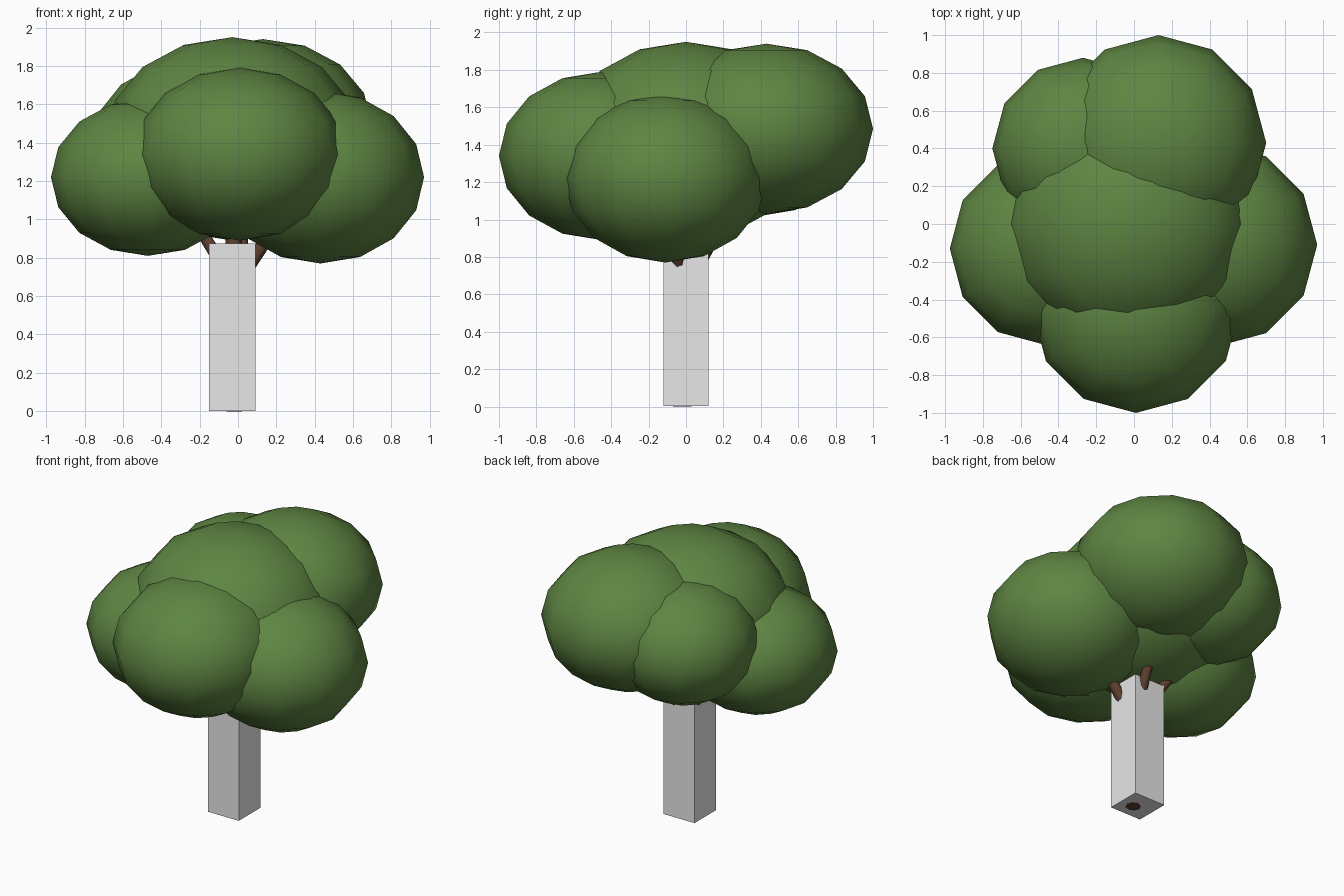
import bpy
from mathutils import Vector

cube = bpy.data.objects.get("Cube")
if cube:
    bpy.data.objects.remove(cube, do_unlink=True)


def make_material(name, rgb):
    mat = bpy.data.materials.new(name)
    mat.use_nodes = True
    color = (*rgb, 1.0)
    mat.diffuse_color = color
    mat.node_tree.nodes["Principled BSDF"].inputs["Base Color"].default_value = color
    return mat


leaf_green = make_material("leaf_green", (0.112, 0.235, 0.055))
pale_grey = make_material("pale_grey", (0.8, 0.8, 0.8))
bark_brown = make_material("bark_brown", (0.11, 0.05, 0.03))


def finish(name, mat, smooth=True):
    obj = bpy.context.object
    obj.name = name
    obj.data.materials.append(mat)
    if smooth:
        bpy.ops.object.shade_smooth_by_angle(angle=1.0)
    return obj


def foliage(name, center, radii):
    bpy.ops.mesh.primitive_uv_sphere_add(segments=12, ring_count=8, radius=1, location=center)
    bpy.context.object.scale = radii
    bpy.ops.object.transform_apply(location=False, rotation=False, scale=True)
    finish(name, leaf_green)


def limb(name, start, end, r1, r2):
    start, end = Vector(start), Vector(end)
    axis = end - start
    bpy.ops.mesh.primitive_cone_add(vertices=8, radius1=r1, radius2=r2, depth=axis.length,
                                    location=(start + end) / 2,
                                    rotation=axis.to_track_quat('Z', 'Y').to_euler())
    finish(name, bark_brown)


# Leafy crown
foliage("crown_center", (-0.03, 0, 1.42), (0.66, 0.65, 0.53))
foliage("crown_front", (0.01, -0.45, 1.34), (0.55, 0.55, 0.45))
foliage("crown_left", (0.43, -0.11, 1.22), (0.54, 0.54, 0.45))
foliage("crown_right", (-0.47, -0.13, 1.22), (0.505, 0.51, 0.41))
foliage("crown_back", (0.13, 0.43, 1.485), (0.57, 0.57, 0.455))
foliage("crown_back_right", (-0.27, 0.40, 1.42), (0.48, 0.48, 0.40))

# Square trunk casing
bpy.ops.mesh.primitive_cube_add(size=1, location=(-0.03, 0, 0.4385))
bpy.context.object.scale = (0.24, 0.24, 0.873)
bpy.ops.object.transform_apply(location=False, rotation=False, scale=True)
finish("trunk_casing", pale_grey, smooth=False)

# Inner stem and branches that poke out under the leaves
limb("inner_stem", (-0.01, -0.02, 0), (-0.03, 0, 1.4), 0.05, 0.04)
limb("branch_left", (0, -0.03, 0.68), (0.43, -0.11, 1.3), 0.04, 0.02)
limb("branch_back", (0, 0.02, 0.68), (0.06, 0.4, 1.35), 0.04, 0.02)
limb("branch_right", (-0.04, 0.02, 0.7), (-0.36, 0.2, 1.2), 0.04, 0.02)
